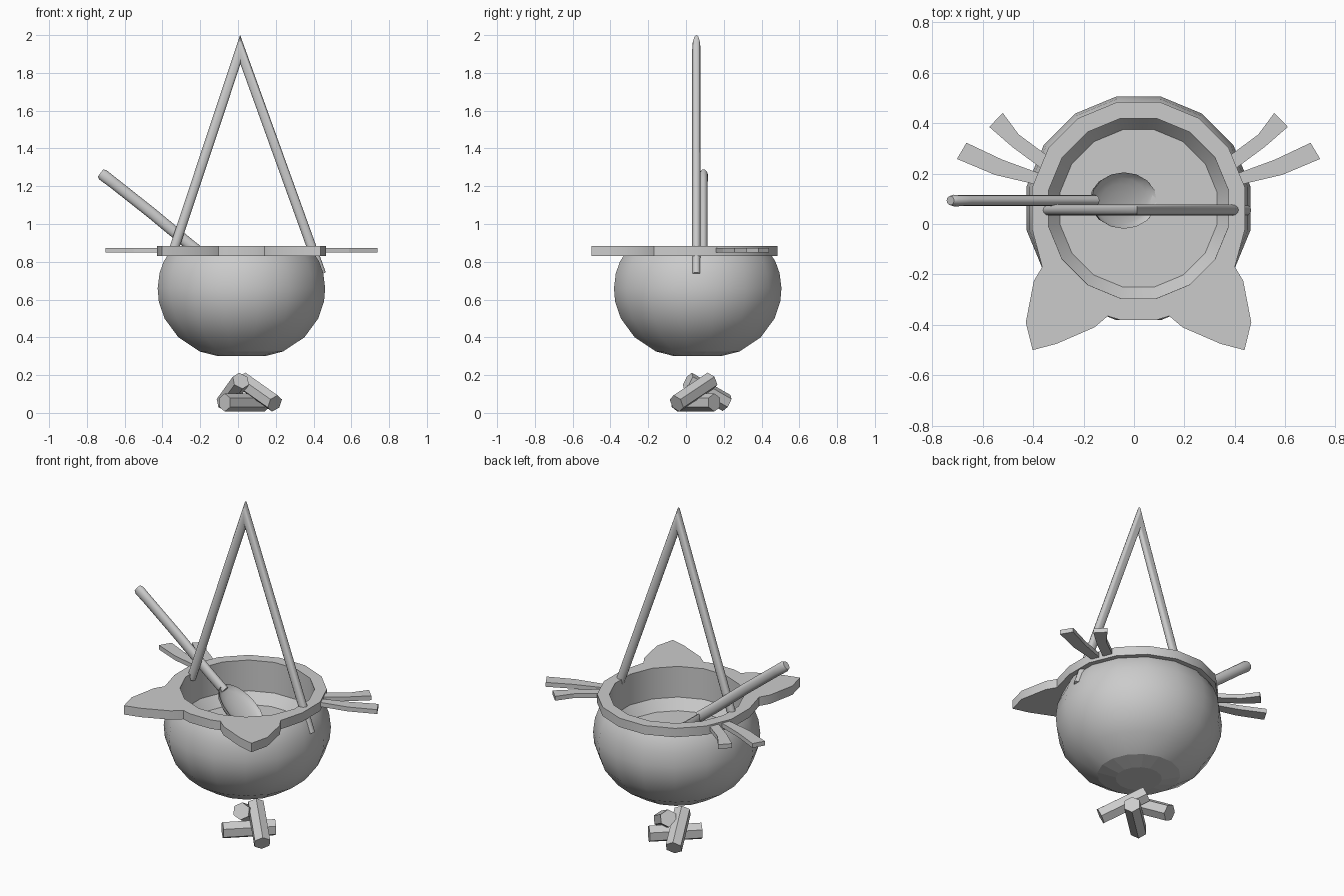
import bpy, bmesh, math
from mathutils import Vector

if "Cube" in bpy.data.objects:
    bpy.data.objects.remove(bpy.data.objects["Cube"])

CX, CY = 0.018, 0.062   # pot axis
N = 16


def finish(name, bm, smooth=None):
    bmesh.ops.recalc_face_normals(bm, faces=bm.faces)
    me = bpy.data.meshes.new(name)
    bm.to_mesh(me)
    bm.free()
    ob = bpy.data.objects.new(name, me)
    bpy.context.collection.objects.link(ob)
    if smooth:
        bpy.ops.object.select_all(action='DESELECT')
        ob.select_set(True)
        bpy.context.view_layer.objects.active = ob
        bpy.ops.object.shade_smooth_by_angle(angle=math.radians(smooth))
    return ob


def skin(bm, rings):
    """Join rings of verts with quads and cap both ends."""
    n = len(rings[0])
    for a, b in zip(rings, rings[1:]):
        for i in range(n):
            j = (i + 1) % n
            bm.faces.new((a[i], a[j], b[j], b[i]))
    bm.faces.new(rings[0])
    bm.faces.new(rings[-1])


def lathe(name, profile, smooth):
    bm = bmesh.new()
    rings = []
    for r, z in profile:
        angs = [2 * math.pi * (i + 0.5) / N for i in range(N)]
        rings.append([bm.verts.new((CX + r * math.cos(a), CY + r * math.sin(a), z)) for a in angs])
    skin(bm, rings)
    return finish(name, bm, smooth)


def tube(name, pts, radii, y, wide=1.0, n=12, smooth=40):
    """Mitred round bar along a path in an xz plane."""
    bm = bmesh.new()
    P = [Vector((x, y, z)) for x, z in pts]
    rings = []
    for k, p in enumerate(P):
        d0 = (P[k] - P[k - 1]).normalized() if k else (P[1] - P[0]).normalized()
        d1 = (P[k + 1] - P[k]).normalized() if k < len(P) - 1 else d0
        t = (d0 + d1).normalized()
        w = Vector((-t.z, 0, t.x)) * wide / t.dot(d0)
        ring = []
        for i in range(n):
            a = 2 * math.pi * i / n
            ring.append(bm.verts.new(p + radii[k] * (math.cos(a) * w + Vector((0, math.sin(a), 0)))))
        rings.append(ring)
    skin(bm, rings)
    return finish(name, bm, smooth)


def plate(name, loops, z0, z1, smooth=None):
    """Flat plate from an outline and optional hole."""
    bm = bmesh.new()
    edges = []
    for loop in loops:
        vs = [bm.verts.new((x, y, z0)) for x, y in loop]
        edges += [bm.edges.new((vs[i - 1], vs[i])) for i in range(len(vs))]
    bmesh.ops.triangle_fill(bm, edges=edges, use_beauty=True, use_dissolve=False)
    ext = bmesh.ops.extrude_face_region(bm, geom=bm.faces[:])
    up = [v for v in ext['geom'] if isinstance(v, bmesh.types.BMVert)]
    bmesh.ops.translate(bm, verts=up, vec=(0, 0, z1 - z0))
    return finish(name, bm, smooth)


# pot body with inner wall, sloped ledge and filled surface
pot = lathe("pot", [(0.125, 0.30), (0.225, 0.325), (0.34, 0.40), (0.415, 0.50), (0.446, 0.59),
                    (0.452, 0.66), (0.442, 0.74), (0.42, 0.80), (0.395, 0.84),
                    (0.3635, 0.882), (0.364, 0.70), (0.318, 0.64)], 35)
# crisp facets on the base bevel
for e in pot.data.edges:
    if all(pot.data.vertices[i].co.z < 0.33 for i in e.vertices):
        e.use_edge_sharp = True

# rim plate with two ears, outlined on one side and mirrored
half = [(0.07, -0.443), (0.122, -0.427), (0.175, -0.472), (0.325, -0.537), (0.42, -0.562),
        (0.447, -0.452), (0.415, -0.287), (0.382, -0.232)]
half += [(0.43 * math.cos(math.radians(a)), 0.43 * math.sin(math.radians(a)))
         for a in (-11.25, 11.25, 33.75, 56.25, 78.75)]
outline = [(CX + x, CY + y) for x, y in half] + [(CX - x, CY + y) for x, y in reversed(half)]
hole = [(CX + 0.364 * math.cos(2 * math.pi * (i + 0.5) / N),
         CY + 0.364 * math.sin(2 * math.pi * (i + 0.5) / N)) for i in range(N)]
plate("eared_rim", [outline, hole], 0.83, 0.883, 30)

# two whiskers per side
whiskers = {"upper": [(0.36, 0.27), (0.475, 0.355), (0.538, 0.44), (0.592, 0.385), (0.50, 0.305), (0.385, 0.22)],
            "lower": [(0.39, 0.20), (0.54, 0.255), (0.682, 0.322), (0.72, 0.258), (0.57, 0.195), (0.40, 0.155)]}
for key, pts in whiskers.items():
    for side, s in (("left", -1), ("right", 1)):
        plate(f"{key}_whisker_{side}", [[(CX + s * x, y) for x, y in pts]], 0.848, 0.874)

# pointed hanging handle
tube("hanging_handle", [(-0.345, 0.85), (0.012, 1.924), (0.441, 0.735)], [0.022] * 3, 0.055, 1.15)

# spoon handle
tube("spoon_handle", [(-0.728, 1.27), (-0.715, 1.26), (-0.66, 1.218), (-0.46, 1.06), (-0.255, 0.89), (-0.155, 0.812)],
     [0.018, 0.023, 0.022, 0.022, 0.022, 0.022], 0.093, 1.35)

# spoon bowl: ellipsoid with a scooped top, tilted along the handle
bm = bmesh.new()
bmesh.ops.create_uvsphere(bm, u_segments=16, v_segments=10, radius=1)
for v in bm.verts:
    x, y, z = v.co
    if z > 0.01:
        z = -0.5 * z
    v.co = (x * 0.165, y * 0.112, z * 0.065 + 0.02)
tilt = math.radians(38)
for v in bm.verts:
    x, y, z = v.co
    v.co = (-0.052 + x * math.cos(tilt) + z * math.sin(tilt), 0.093 + y,
            0.725 - x * math.sin(tilt) + z * math.cos(tilt))
finish("spoon_bowl", bm, 50)

# firewood logs
logs = [((-0.07, -0.045, 0.055), (0.14, 0.15, 0.055)),
        ((0.025, 0.13, 0.17), (0.195, -0.05, 0.05)),
        ((0.015, 0.01, 0.17), (-0.07, 0.215, 0.052))]
for k, (a, b) in enumerate(logs):
    a, b = Vector(a), Vector(b)
    bm = bmesh.new()
    bmesh.ops.create_cone(bm, cap_ends=True, segments=6, radius1=0.048, radius2=0.048, depth=(b - a).length)
    q = (b - a).to_track_quat('Z', 'Y')
    for v in bm.verts:
        v.co = q @ v.co + (a + b) / 2
    finish(f"log_{k + 1}", bm)
